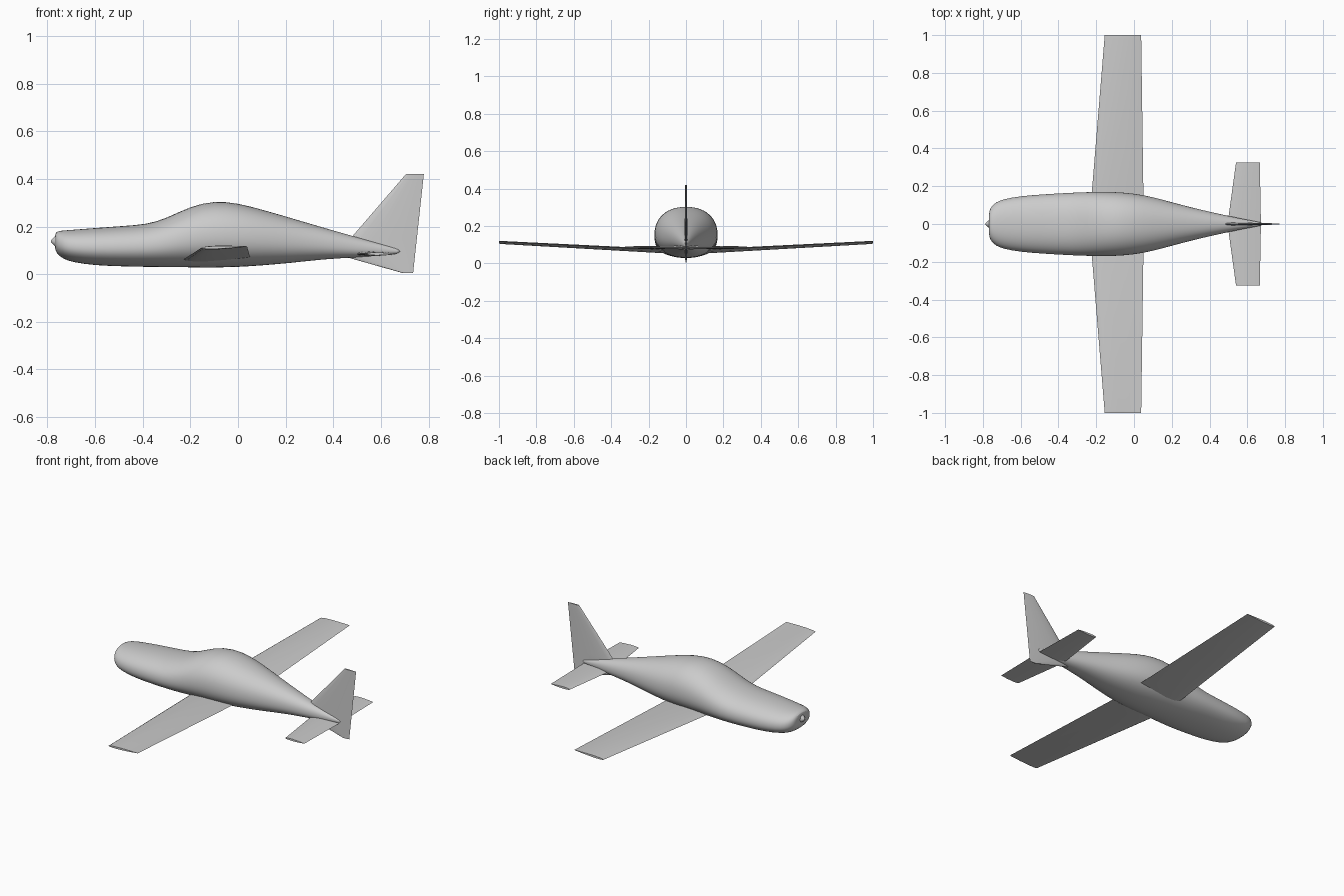
import bpy, bmesh, math
from mathutils import Vector

cube = bpy.data.objects.get("Cube")
if cube:
    bpy.data.objects.remove(cube, do_unlink=True)

grey = bpy.data.materials.new("light_grey")
grey.use_nodes = True
COLOUR = (0.6, 0.6, 0.6, 1)
grey.diffuse_color = COLOUR
grey.node_tree.nodes["Principled BSDF"].inputs["Base Color"].default_value = COLOUR


def loft(name, rings, angle=40, subdivide=0):
    """Skin a list of closed rings, cap both ends and shade smoothly."""
    bm = bmesh.new()
    loops = [[bm.verts.new(p) for p in ring] for ring in rings]
    n = len(loops[0])
    for a, b in zip(loops, loops[1:]):
        for i in range(n):
            j = (i + 1) % n
            bm.faces.new((a[i], a[j], b[j], b[i]))
    bm.faces.new(loops[0])
    bm.faces.new(loops[-1])
    bmesh.ops.recalc_face_normals(bm, faces=bm.faces)
    mesh = bpy.data.meshes.new(name)
    bm.to_mesh(mesh)
    bm.free()
    obj = bpy.data.objects.new(name, mesh)
    bpy.context.collection.objects.link(obj)
    mesh.materials.append(grey)
    if subdivide:
        obj.modifiers.new("smooth_skin", 'SUBSURF').levels = subdivide
        obj.modifiers["smooth_skin"].render_levels = subdivide
    bpy.ops.object.select_all(action='DESELECT')
    obj.select_set(True)
    bpy.context.view_layer.objects.active = obj
    bpy.ops.object.shade_smooth_by_angle(angle=math.radians(angle))
    return obj


def body_ring(x, top, bottom, half_width, sides=28, power=2.2):
    """Rounded cross-section, widest a little below its middle."""
    mid = bottom + 0.46 * (top - bottom)
    ring = []
    for i in range(sides):
        t = math.tau * i / sides
        c, s = math.cos(t), math.sin(t)
        y = math.copysign(abs(c) ** (2 / power), c) * half_width
        z = math.copysign(abs(s) ** (2 / power), s)
        ring.append((x, y, mid + z * (top - mid if z > 0 else mid - bottom)))
    return ring


def foil_ring(lead, trail, half_thick, across):
    """Thin streamlined section between a leading and a trailing point."""
    lead, trail, across = Vector(lead), Vector(trail), Vector(across)
    shape = [(0.04, 0.5), (0.15, 0.85), (0.35, 1), (0.65, 0.7), (0.9, 0.25)]
    upper = [lead.lerp(trail, u) + across * half_thick * h for u, h in shape]
    lower = [lead.lerp(trail, u) - across * half_thick * h for u, h in shape]
    return [lead] + upper + [trail] + lower[::-1]


# Fuselage: x, top, bottom, half width
stations = [
    (-0.768, 0.158, 0.112, 0.045), (-0.766, 0.174, 0.098, 0.07),
    (-0.755, 0.181, 0.080, 0.093), (-0.73, 0.184, 0.062, 0.117),
    (-0.69, 0.187, 0.049, 0.133), (-0.60, 0.194, 0.036, 0.149),
    (-0.48, 0.203, 0.032, 0.158), (-0.38, 0.210, 0.030, 0.164),
    (-0.30, 0.235, 0.029, 0.168), (-0.20, 0.286, 0.028, 0.171),
    (-0.10, 0.309, 0.027, 0.171), (0.0, 0.299, 0.029, 0.163),
    (0.10, 0.272, 0.036, 0.144), (0.22, 0.237, 0.046, 0.110),
    (0.36, 0.195, 0.063, 0.074), (0.50, 0.155, 0.070, 0.043),
    (0.60, 0.127, 0.078, 0.022), (0.69, 0.102, 0.088, 0.006),
]
loft("fuselage", [body_ring(*s) for s in stations], subdivide=1)

# Spinner on the nose
loft("spinner", [body_ring(x, 0.138 + r, 0.138 - r, r, sides=16, power=2)
                 for x, r in [(-0.76, 0.024), (-0.773, 0.017), (-0.785, 0.004)]])

# Main wing, tip to tip with slight upward slope
UP = (0, 0, 1)
rings = []
for y in (-1, -0.985, -0.17, 0, 0.17, 0.985, 1):
    f = abs(y)
    thick = 0.012 - 0.004 * f if f < 1 else 0.006
    rings.append(foil_ring((-0.237 + 0.082 * f, y, 0.056 + 0.054 * f),
                           (0.052 - 0.014 * f, y, 0.066 + 0.051 * f), thick, UP))
loft("wing", rings)

# Tailplane
rings = []
for y in (-0.325, -0.315, 0, 0.315, 0.325):
    f = abs(y) / 0.325
    rings.append(foil_ring((0.495 + 0.045 * f, y, 0.085), (0.672 - 0.006 * f, y, 0.085),
                           0.010 - 0.004 * f, UP))
loft("tailplane", rings)

# Upright fin with the small lower fin: height, leading x, trailing x, thickness
fin = [(0.005, 0.69, 0.735, 0.003), (0.07, 0.46, 0.742, 0.008),
       (0.153, 0.475, 0.751, 0.008), (0.42, 0.705, 0.78, 0.004)]
loft("tail_fin", [foil_ring((a, 0, z), (b, 0, z), t, (0, 1, 0)) for z, a, b, t in fin])
